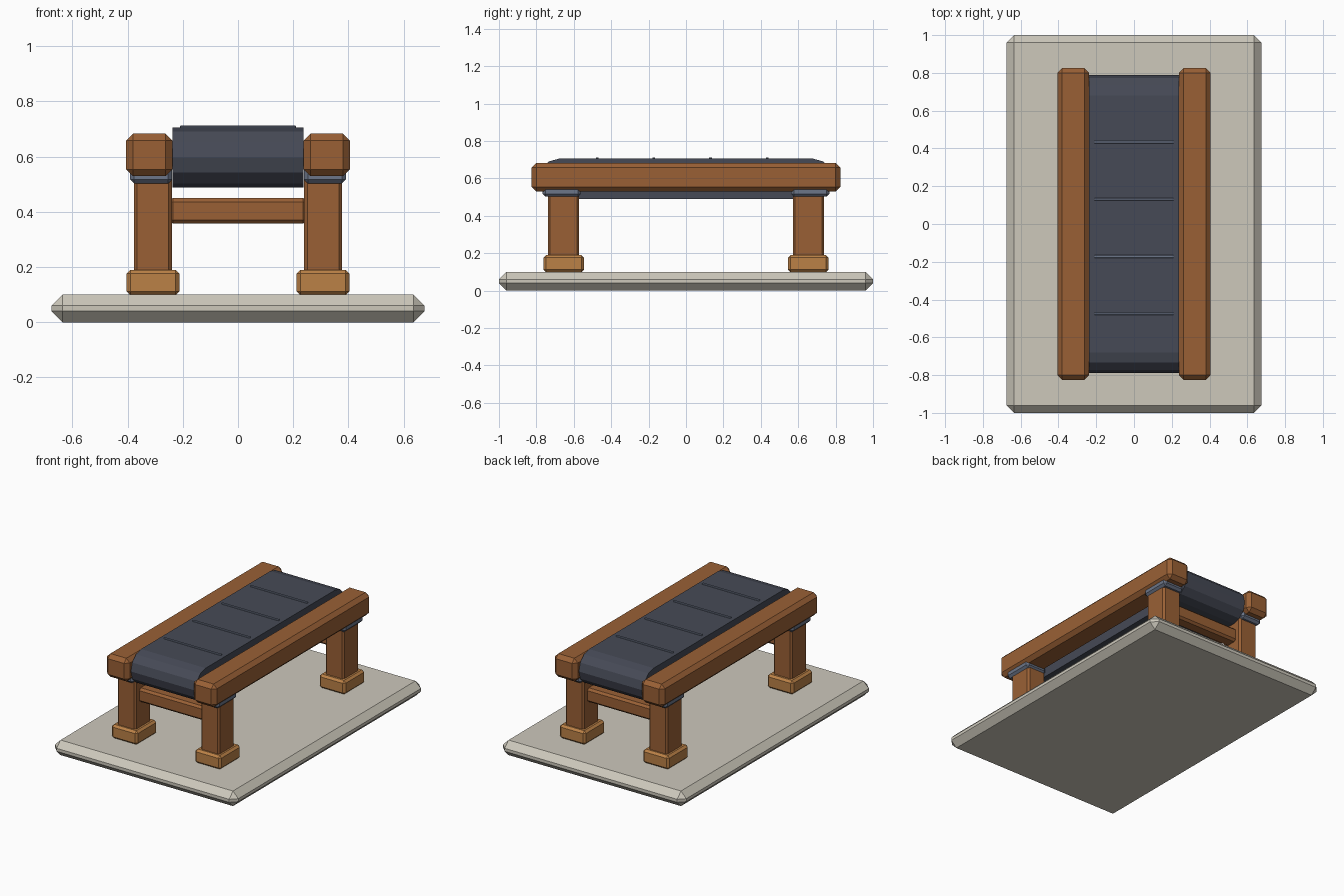
import bpy, bmesh, math

if "Cube" in bpy.data.objects:
    bpy.data.objects.remove(bpy.data.objects["Cube"])


def material(name, rgb):
    m = bpy.data.materials.new(name)
    m.diffuse_color = (*rgb, 1)
    m.use_nodes = True
    m.node_tree.nodes["Principled BSDF"].inputs["Base Color"].default_value = m.diffuse_color
    return m


STONE = material("pale stone", (0.61, 0.58, 0.50))
WOOD = material("brown wood", (0.322, 0.118, 0.036))
LIGHT_WOOD = material("light wood", (0.50, 0.22, 0.062))
RUBBER = material("dark rubber", (0.061, 0.068, 0.093))
METAL = material("blue grey metal", (0.15, 0.18, 0.25))


def finish(name, bm, mat):
    bmesh.ops.recalc_face_normals(bm, faces=bm.faces)
    mesh = bpy.data.meshes.new(name)
    bm.to_mesh(mesh)
    bm.free()
    mesh.materials.append(mat)
    ob = bpy.data.objects.new(name, mesh)
    bpy.context.collection.objects.link(ob)
    return ob


def box(name, x, y, z, bevel, mat):
    """Chamfered box from (min, max) ranges on each axis."""
    bm = bmesh.new()
    bmesh.ops.create_cube(bm, size=1)
    for v in bm.verts:
        for i, r in enumerate((x, y, z)):
            v.co[i] = max(r) if v.co[i] > 0 else min(r)
    if bevel:
        bmesh.ops.bevel(bm, geom=bm.edges[:], offset=bevel, segments=1,
                        profile=0.5, affect='EDGES')
    return finish(name, bm, mat)


# Base slab
box("base_slab", (-0.675, 0.675), (-1, 1), (0, 0.1), 0.04, STONE)

# Side rails, and a foot, leg and bracket at each corner
for sx, side in ((-1, "left"), (1, "right")):
    box(f"{side}_rail", (sx * 0.237, sx * 0.405), (-0.825, 0.825),
        (0.529, 0.683), 0.025, WOOD)
    for sy, end in ((-1, "front"), (1, "back")):
        tag = f"{end}_{side}"
        box(f"{tag}_foot", (sx * 0.212, sx * 0.403), (sy * 0.545, sy * 0.762),
            (0.098, 0.19), 0.014, LIGHT_WOOD)
        box(f"{tag}_leg", (sx * 0.239, sx * 0.377), (sy * 0.572, sy * 0.738),
            (0.17, 0.55), 0.012, WOOD)
        box(f"{tag}_bracket", (sx * 0.239, sx * 0.391), (sy * 0.562, sy * 0.766),
            (0.502, 0.57), 0.015, METAL)

# Crossbars between the legs
for sy, end in ((-1, "front"), (1, "back")):
    box(f"{end}_crossbar", (-0.25, 0.25), (sy * 0.61, sy * 0.70),
        (0.357, 0.45), 0.014, WOOD)

# Belt: rounded-end profile extruded across the width
R, CY, CZ, HALF = 0.108, 0.68, 0.597, 0.238
profile = []
for sy in (1, -1):
    for i in range(7):
        a = math.radians(-90 + 30 * i)
        profile.append((sy * (CY + R * math.cos(a)), CZ + sy * R * math.sin(a)))
bm = bmesh.new()
face = bm.faces.new([bm.verts.new((-HALF, y, z)) for y, z in profile])
ext = bmesh.ops.extrude_face_region(bm, geom=[face])
for g in ext["geom"]:
    if isinstance(g, bmesh.types.BMVert):
        g.co.x = HALF
finish("belt", bm, RUBBER)

# Thin cleats across the belt
for i in range(4):
    y = -0.475 + i * 0.303
    box(f"belt_cleat_{i + 1}", (-0.21, 0.21), (y - 0.007, y + 0.007),
        (0.70, 0.712), 0.002, METAL)
